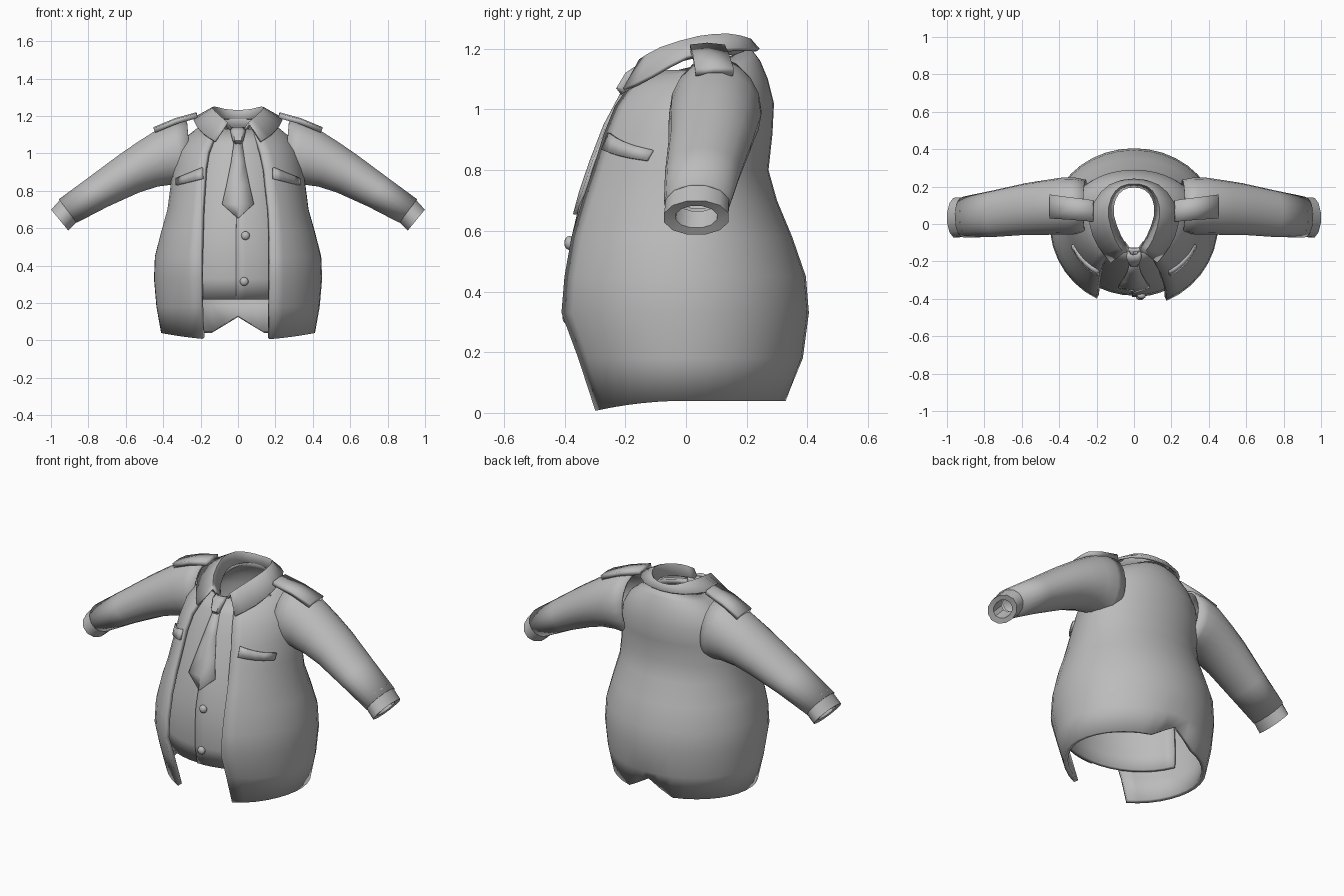
import bpy, bmesh, math
from mathutils import Vector

if "Cube" in bpy.data.objects:
    bpy.data.objects.remove(bpy.data.objects["Cube"])

grey = bpy.data.materials.new("grey_cloth")
grey.diffuse_color = (0.5, 0.5, 0.5, 1)
grey.use_nodes = True
grey.node_tree.nodes["Principled BSDF"].inputs["Base Color"].default_value = grey.diffuse_color


def finish(name, verts, faces, thick=0.0, offset=-1, angle=40, mirror=False):
    """Mesh object with outward normals, optional wall thickness and mirroring."""
    me = bpy.data.meshes.new(name)
    me.from_pydata([tuple(v) for v in verts], [], faces)
    me.materials.append(grey)
    ob = bpy.data.objects.new(name, me)
    bpy.context.collection.objects.link(ob)
    if mirror:
        m = ob.modifiers.new("mirror", 'MIRROR')
        m.merge_threshold = 0.002
    if thick:
        s = ob.modifiers.new("wall", 'SOLIDIFY')
        s.thickness, s.offset = thick, offset
    bpy.ops.object.select_all(action='DESELECT')
    bpy.context.view_layer.objects.active = ob
    ob.select_set(True)
    bpy.ops.object.shade_smooth_by_angle(angle=math.radians(angle))
    return ob


def loft(rows, closed=False, flip=False):
    """Join equal rows of points with quads."""
    n = len(rows[0])
    verts = [p for r in rows for p in r]
    faces = []
    for i in range(len(rows) - 1):
        for j in range(n if closed else n - 1):
            k = (j + 1) % n
            f = (i * n + j, i * n + k, (i + 1) * n + k, (i + 1) * n + j)
            faces.append(f[::-1] if flip else f)
    return verts, faces


def lerp_table(table, z):
    for a, b in zip(table, table[1:]):
        if z <= b[0]:
            f = max(0, (z - a[0]) / (b[0] - a[0]))
            return [p + (q - p) * f for p, q in zip(a, b)]
    return list(table[-1])


# Coat rings: z, half width, centre y, back y, front edge y, left opening, right opening, front drop
COAT = [
    (0.04, .412, .00, .350, -.295, .190, .170, .040),
    (0.18, .437, .00, .385, -.350, .198, .172, .000),
    (0.33, .450, .00, .405, -.405, .200, .175, .000),
    (0.45, .445, .00, .395, -.395, .200, .175, .000),
    (0.58, .412, .00, .350, -.372, .197, .175, .000),
    (0.70, .378, .01, .300, -.335, .194, .170, .000),
    (0.80, .365, .03, .272, -.300, .188, .158, .000),
    (0.92, .350, .06, .285, -.262, .180, .145, .000),
    (1.02, .325, .08, .290, -.225, .165, .125, .010),
    (1.10, .280, .09, .270, -.185, .140, .105, .030),
    (1.16, .220, .09, .245, -.145, .105, .085, .055),
    (1.20, .150, .08, .215, -.100, .060, .050, .090),
]


def front_radius(r):
    x = (r[5] + r[6]) / 2
    return (r[2] - r[4]) / math.sqrt(1 - (x / r[1]) ** 2)


def coat_front(x, z):
    r = lerp_table(COAT, z)
    return r[2] - front_radius(r) * math.sqrt(max(0, 1 - (x / r[1]) ** 2))


# Coat body, open in front, notched vent at the back hem
rows = []
for i, r in enumerate(COAT):
    z, hw, yc, yb, yf, xl, xr, drop = r
    a, b = math.asin(xr / hw), math.asin(xl / hw)
    vent = math.radians(20)
    right = [a + (math.pi - vent - a) * k / 14 for k in range(15)]
    mid = [math.pi + vent * k / 2 for k in (-1, 0, 1)]
    left = [2 * math.pi - b - (math.pi - vent - b) * (14 - k) / 14 for k in range(15)]
    row = []
    for t in right + mid + left:
        x, c = hw * math.sin(t), math.cos(t)
        y = yc - c * (front_radius(r) if c > 0 else yb - yc)
        if i == 0:
            h = z - drop * max(0, c) ** 2
            if c < 0 and abs(x) < 0.14:
                h += 0.085 * (1 - abs(x) / 0.14)
        else:
            h = z - drop * (c + 1) / 2
        row.append((x, y, h))
    rows.append(row)
finish("coat_body", *loft(rows), thick=0.025)

# Shirt front: z, front centre y
SHIRT = [(.22, -.362), (.33, -.382), (.45, -.383), (.56, -.375), (.70, -.342),
         (.80, -.310), (.95, -.252), (1.05, -.200), (1.13, -.145)]


def shirt_row(z, yf, t0, t1, lift, n):
    r = lerp_table(COAT, z)
    hw, yc = r[1] - 0.035, r[2]
    out = []
    for k in range(n + 1):
        t = t0 + (t1 - t0) * k / n
        out.append((hw * math.sin(t), yc + (yf - yc - lift) * math.cos(t), z))
    return out


finish("shirt_front", *loft([shirt_row(z, y, -1.25, 1.25, 0, 16) for z, y in SHIRT]), thick=0.02)
finish("shirt_overlap", *loft([shirt_row(z, y, -0.025, 0.7, .007, 6) for z, y in SHIRT]),
       thick=0.007)

# Shirt buttons
for n, (x, y, z) in enumerate([(.04, -.384, .56), (.033, -.390, .315)]):
    bm = bmesh.new()
    bmesh.ops.create_uvsphere(bm, u_segments=12, v_segments=8, radius=0.023)
    me = bpy.data.meshes.new("tmp")
    bm.to_mesh(me)
    vs = [Vector((x, y, z)) + Vector((v.co.x, v.co.y * .75, v.co.z)) for v in me.vertices]
    fs = [tuple(p.vertices) for p in me.polygons]
    bm.free()
    bpy.data.meshes.remove(me)
    finish("shirt_button_%d" % (n + 1), vs, fs)

# Necktie: blade and knot
blade = [(.655, .004), (.73, .085), (.83, .062), (.95, .038), (1.06, .022)]
rows = []
for z, w in blade:
    y = lerp_table(SHIRT, z)[1] - 0.016
    rows.append([(-w, y + .006, z), (0, y - .004, z), (w, y + .006, z)])
finish("tie_blade", *loft(rows), thick=0.014)
rows = []
for z, w, y in [(1.05, .022, -.215), (1.07, .03, -.23), (1.12, .042, -.20), (1.14, .036, -.17)]:
    rows.append([(-w, y + .02, z), (-w * .6, y, z), (w * .6, y, z), (w, y + .02, z)])
finish("tie_knot", *loft(rows), thick=0.02)

# Folded collar: inner stand, crest and outer edge, from front tip to back centre
inner = [(.02, -.145, 1.115), (.07, -.06, 1.15), (.108, .05, 1.18),
         (.098, .13, 1.185), (.06, .18, 1.185), (0, .195, 1.185)]
crest = [(.055, -.155, 1.165), (.10, -.085, 1.205), (.137, .04, 1.242),
         (.122, .14, 1.25), (.072, .20, 1.238), (0, .215, 1.232)]
outer = [(.125, -.208, 1.068), (.195, -.115, 1.115), (.238, .0, 1.178),
         (.212, .12, 1.202), (.13, .212, 1.202), (0, .243, 1.2)]


def smooth_path(pts):
    p = [Vector(q) for q in pts]
    p = [2 * p[0] - p[1]] + p + [Vector((-p[-2].x, p[-2].y, p[-2].z))]
    out = []
    for i in range(1, len(p) - 2):
        out += [p[i], (9 * (p[i] + p[i + 1]) - p[i - 1] - p[i + 2]) / 16]
    return out + [p[-2]]


finish("collar", *loft([smooth_path(q) for q in (outer, crest, inner)]),
       thick=0.014, mirror=True, angle=35)
# Collar stand closing the throat under the knot
finish("collar_stand", *loft([[(-.06, -.10, z + .02), (-.03, -.14, z), (.03, -.14, z), (.06, -.10, z + .02)]
                              for z in (1.06, 1.115)]), thick=0.015)


def tube_ring(x, z, y, rh, ry, tilt, n, s):
    t = math.radians(tilt)
    ring = []
    for k in range(n):
        a = 2 * math.pi * (k + .5) / n
        u, v = rh * math.cos(a), ry * math.sin(a)
        ring.append((s * (x + u * math.sin(t)), y + v, z + u * math.cos(t)))
    return ring


# Sleeve rings: x, z, y, half height, half depth, tilt
SLEEVE = [(.26, .998, .095, .165, .130, 4), (.32, .995, .097, .158, .140, 9),
          (.385, .982, .096, .144, .140, 16), (.48, .943, .088, .121, .134, 24),
          (.58, .893, .080, .104, .126, 28), (.745, .795, .056, .083, .113, 33),
          (.91, .692, .037, .068, .098, 38)]
CUFF = [(.875, .722, .040, .060, .085, 36), (.888, .712, .039, .078, .106, 37),
        (.953, .643, .034, .075, .110, 39.5), (.950, .646, .034, .048, .070, 39.5),
        (.900, .700, .038, .046, .068, 38)]

for side, s in (("right", 1), ("left", -1)):
    finish(side + "_sleeve", *loft([tube_ring(*r, 18, s) for r in SLEEVE], True, s < 0), thick=0.012)
    finish(side + "_cuff", *loft([tube_ring(*r, 12, s) for r in CUFF], True, s < 0))

    # Shoulder strap lying along the shoulder slope
    rows = []
    for x, z, y0, y1 in [(.215, 1.195, .015, .125), (.33, 1.163, .025, .14), (.442, 1.116, .032, .155)]:
        rows.append([(s * x, y0, z - .006), (s * x, (y0 + y1) / 2, z), (s * x, y1, z - .006)])
    finish(side + "_shoulder_strap", *loft(rows, flip=s < 0), thick=0.026, angle=30)

    # Slanted chest pocket flap following the coat
    rows = []
    for k in range(5):
        f = k / 4
        x = .188 + .14 * f
        top, bot = .925 - .058 * f, .868 - .036 * f
        rows.append([(s * (x + .006), coat_front(x, z) - .014, z) for z in (bot, top)])
    finish(side + "_pocket_flap", *loft(rows, flip=s > 0), thick=0.02, angle=30)
